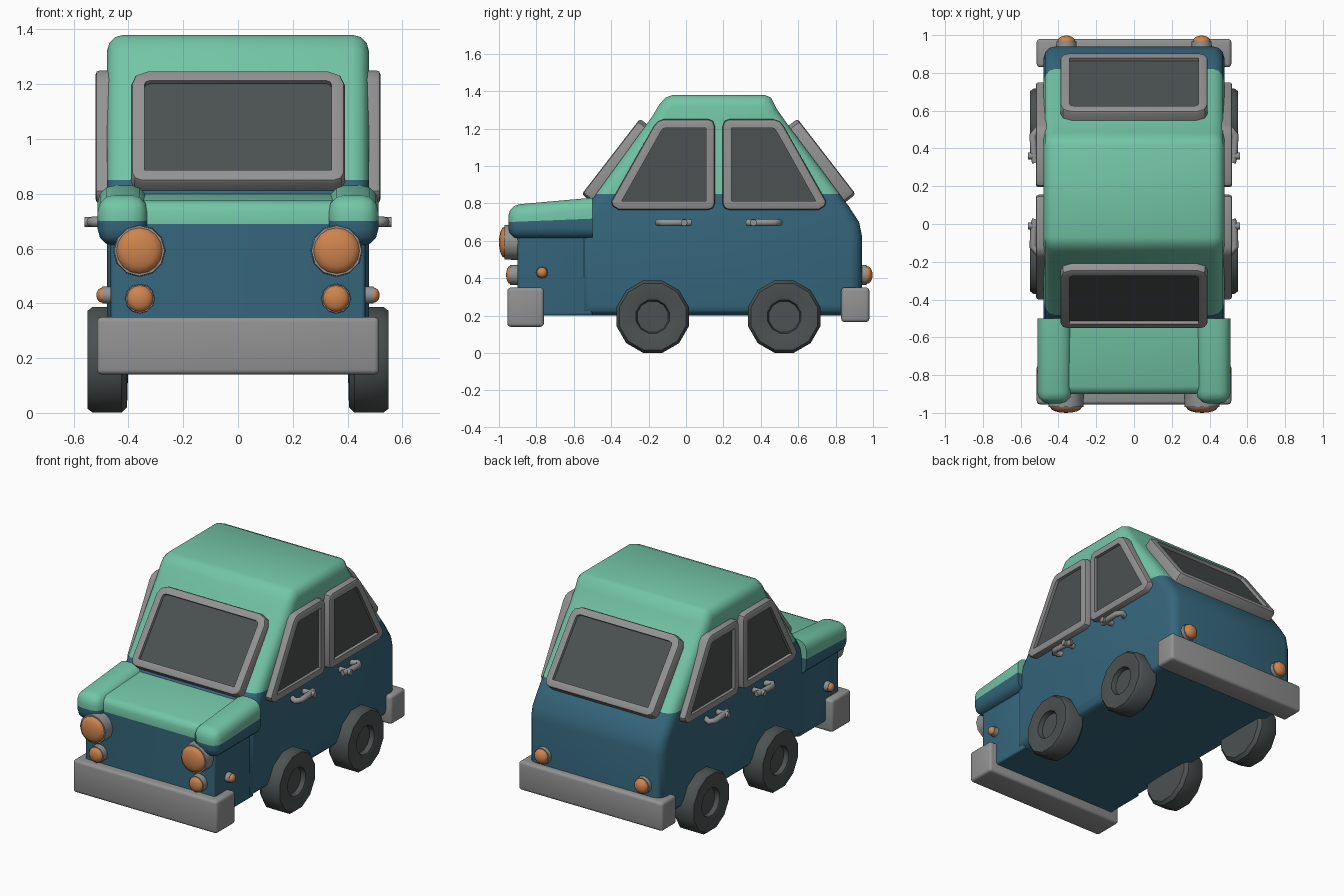
import bpy, bmesh, math
from mathutils import Vector, Matrix

if "Cube" in bpy.data.objects:
    bpy.data.objects.remove(bpy.data.objects["Cube"])


def material(name, r, g, b):
    m = bpy.data.materials.new(name)
    m.diffuse_color = (r, g, b, 1)
    m.use_nodes = True
    m.node_tree.nodes["Principled BSDF"].inputs["Base Color"].default_value = m.diffuse_color
    return m


GREEN = material("mint green paint", 0.17, 0.56, 0.39)
BLUE = material("deep blue paint", 0.036, 0.135, 0.205)
GREY = material("grey trim", 0.29, 0.29, 0.29)
DARK = material("dark glass and rubber", 0.072, 0.082, 0.082)
ORANGE = material("orange lamp", 0.62, 0.23, 0.075)


def finish(name, bm, mats, mirror=False, angle=40):
    bmesh.ops.recalc_face_normals(bm, faces=bm.faces)
    me = bpy.data.meshes.new(name)
    bm.to_mesh(me)
    bm.free()
    for m in mats:
        me.materials.append(m)
    me.shade_smooth()
    me.set_sharp_from_angle(angle=math.radians(angle))
    ob = bpy.data.objects.new(name, me)
    bpy.context.collection.objects.link(ob)
    if mirror:
        ob.modifiers.new("Mirror", 'MIRROR').use_mirror_merge = False
    return ob


def prism(name, profile, x0, x1, bevel, mats, pick, split=None, mirror=False):
    """Extrude a (y, z) profile along x, bevel picked edges, two-tone split by a plane."""
    bm = bmesh.new()
    f = bm.faces.new([bm.verts.new((x0, y, z)) for y, z in profile])
    ext = bmesh.ops.extrude_face_region(bm, geom=[f])["geom"]
    bmesh.ops.translate(bm, vec=(x1 - x0, 0, 0),
                        verts=[v for v in ext if isinstance(v, bmesh.types.BMVert)])
    bmesh.ops.recalc_face_normals(bm, faces=bm.faces)
    bmesh.ops.bevel(bm, geom=[e for e in bm.edges if pick(e.verts[0].co, e.verts[1].co)],
                    offset=bevel, segments=3, profile=0.5, affect='EDGES')
    if split:
        co, no = Vector(split[0]), Vector(split[1])
        bmesh.ops.bisect_plane(bm, geom=bm.verts[:] + bm.edges[:] + bm.faces[:],
                               plane_co=co, plane_no=no)
        for f in bm.faces:
            f.material_index = int((f.calc_center_median() - co).dot(no) > 0)
    return finish(name, bm, mats, mirror)


def lid(a, b):
    return abs(a.x - b.x) < 1e-4


def every(a, b):
    return True


# Cabin and main body
cabin = [(-0.57, 0.2), (-0.57, 0.72), (-0.51, 0.81), (-0.18, 1.265), (-0.145, 1.325),
         (-0.11, 1.365), (-0.07, 1.38), (0.42, 1.38), (0.455, 1.365), (0.485, 1.305),
         (0.545, 1.22), (0.87, 0.785), (0.925, 0.70), (0.94, 0.63), (0.94, 0.2)]
prism("cabin_body", cabin, -0.478, 0.478, 0.06, [BLUE, GREEN], lid,
      ((0, 0, 0.85), (0, 0, 1)))

# Engine bay with hood
hood = [(-0.9, 0.2), (-0.9, 0.735), (-0.888, 0.762), (-0.86, 0.775), (-0.5, 0.80), (-0.5, 0.2)]
prism("hood", hood, -0.465, 0.465, 0.015, [BLUE, GREEN], lid,
      ((0, 0, 0.69), (0, 0, 1)))

# Rounded fender tops
fender = [(-0.95, 0.61), (-0.95, 0.79), (-0.5, 0.83), (-0.5, 0.61)]
prism("fender_top", fender, 0.33, 0.512, 0.06, [BLUE, GREEN],
      lambda a, b: min(a.y, b.y) < -0.51, ((0, -0.95, 0.70), (0, -0.04, 1)), True)

# Bumpers
for name, y0, y1, z0 in (("front_bumper", -0.955, -0.76, 0.14), ("rear_bumper", 0.83, 0.98, 0.165)):
    prism(name, [(y0, z0), (y0, 0.35), (y1, 0.35), (y1, z0)], -0.515, 0.515, 0.018, [GREY], every)


def window(name, outline, u, v, origin, low, high, mirror=False):
    """Raised frame with a recessed glass pane, outline given in the (u, v) plane."""
    u, v, o = Vector(u), Vector(v).normalized(), Vector(origin)
    n = u.cross(v)
    bm = bmesh.new()
    base = bm.faces.new([bm.verts.new(o + u * a + v * b + n * low) for a, b in outline])
    base.normal_update()
    if base.normal.dot(n) < 0:
        base.normal_flip()
    ext = bmesh.ops.extrude_face_region(bm, geom=[base])["geom"]
    bmesh.ops.translate(bm, vec=n * (high - low),
                        verts=[g for g in ext if isinstance(g, bmesh.types.BMVert)])
    top = [g for g in ext if isinstance(g, bmesh.types.BMFace)][0]
    rim = list(top.edges)
    bmesh.ops.inset_region(bm, faces=[top], thickness=0.048, use_even_offset=True)
    pane = bmesh.ops.extrude_face_region(bm, geom=[top])["geom"]
    bmesh.ops.delete(bm, geom=[top], context='FACES_ONLY')
    bmesh.ops.translate(bm, vec=n * -0.02,
                        verts=[g for g in pane if isinstance(g, bmesh.types.BMVert)])
    for g in pane:
        if isinstance(g, bmesh.types.BMFace):
            g.material_index = 1
    bmesh.ops.bevel(bm, geom=rim, offset=0.015, segments=2, profile=0.5, affect='EDGES')
    finish(name, bm, [GREY, DARK], mirror)


# Windscreen and rear window
w, h, c = 0.39, 0.255, 0.04
screen = [(-w, -h + c), (-w + 0.012, -h + 0.012), (-w + c, -h),
          (w - c, -h), (w - 0.012, -h + 0.012), (w, -h + c),
          (w, h - c - 0.02), (w - 0.015, h - 0.02), (w - c - 0.02, h),
          (-w + c + 0.02, h), (-w + 0.015, h - 0.02), (-w, h - c - 0.02)]
window("windscreen", screen, (1, 0, 0), (0, 0.61, 0.79), (0, -0.378, 1.032), -0.045, 0.03)
window("rear_window", screen, (-1, 0, 0), (0, -0.61, 0.79), (0, 0.728, 1.032), -0.05, 0.03)

# Side windows, the rear one mirrors the front one about y = 0.175
side = [(-0.40, 0.81), (-0.392, 0.785), (-0.36, 0.765), (0.12, 0.765), (0.145, 0.775),
        (0.155, 0.80), (0.155, 1.21), (0.145, 1.24), (0.12, 1.25), (-0.12, 1.25),
        (-0.15, 1.24), (-0.172, 1.215)]
window("front_side_window", side, (0, 1, 0), (0, 0, 1), (0, 0, 0), 0.45, 0.52, True)
window("rear_side_window", [(0.35 - y, z) for y, z in side][::-1],
       (0, 1, 0), (0, 0, 1), (0, 0, 0), 0.45, 0.52, True)

# Wheels: lathed tyre with recessed hub
tyre = [(0, 0.40), (0.18, 0.405), (0.2, 0.425), (0.2, 0.53), (0.185, 0.55), (0.105, 0.55),
        (0.092, 0.545), (0.085, 0.515), (0, 0.515)]
s, k = math.sin(math.radians(15)), math.cos(math.radians(15))
for name, y in (("front_wheel", -0.178), ("rear_wheel", 0.525)):
    bm = bmesh.new()
    vs = [bm.verts.new((x, y + r * s, 0.194 + r * k)) for r, x in tyre]
    es = [bm.edges.new(p) for p in zip(vs, vs[1:])]
    bmesh.ops.spin(bm, geom=vs + es, cent=(0, y, 0.194), axis=(1, 0, 0),
                   angle=math.tau, steps=12)
    bmesh.ops.remove_doubles(bm, verts=bm.verts, dist=1e-4)
    finish(name, bm, [DARK], True)


def lamp(name, pos, direction, r, depth, dome):
    """Grey round housing with an orange domed lens."""
    d = Vector(direction)
    turn = d.to_track_quat('Z', 'Y').to_matrix().to_4x4()
    bm = bmesh.new()
    bmesh.ops.create_cone(bm, cap_ends=True, segments=12, radius1=r, radius2=r * 0.96, depth=depth,
                          matrix=Matrix.Translation(Vector(pos) + d * depth / 2) @ turn)
    old = set(bm.faces)
    lens = Matrix.Translation(Vector(pos) + d * depth) @ turn
    bmesh.ops.create_uvsphere(bm, u_segments=16, v_segments=8, radius=1,
                              matrix=lens @ Matrix.Diagonal((r * 0.87, r * 0.87, dome, 1)))
    for f in bm.faces:
        f.material_index = int(f not in old)
    finish(name, bm, [GREY, ORANGE], True)


lamp("headlight", (0.36, -0.88, 0.592), (0, -1, 0), 0.096, 0.09, 0.03)
lamp("front_indicator", (0.358, -0.88, 0.417), (0, -1, 0), 0.055, 0.06, 0.022)
lamp("rear_light", (0.358, 0.92, 0.417), (0, 1, 0), 0.055, 0.045, 0.033)
lamp("side_marker", (0.45, -0.77, 0.43), (1, 0, 0), 0.032, 0.045, 0.022)

# Door handles: bent bar with a round lock post
for name, flip in (("front", False), ("rear", True)):
    for tag, sx in (("right", 1), ("left", -1)):
        path = [(0.47, -0.125), (0.515, -0.148), (0.535, -0.12), (0.532, -0.06),
                (0.528, 0.0), (0.52, 0.025)]
        cu = bpy.data.curves.new(name + "_handle", 'CURVE')
        cu.dimensions, cu.bevel_depth, cu.bevel_resolution = '3D', 0.019, 2
        cu.use_fill_caps = True
        sp = cu.splines.new('POLY')
        sp.points.add(len(path) - 1)
        for p, (x, y) in zip(sp.points, path):
            p.co = (sx * x, 0.35 - y if flip else y, 0.697, 1)
        cu.materials.append(GREY)
        ob = bpy.data.objects.new(f"{name}_{tag}_handle", cu)
        bpy.context.collection.objects.link(ob)
    bm = bmesh.new()
    bmesh.ops.create_cone(bm, cap_ends=True, segments=12, radius1=0.018, radius2=0.018, depth=0.1,
                          matrix=Matrix.Translation((0.51, 0.36 if flip else -0.01, 0.697))
                          @ Matrix.Rotation(math.pi / 2, 4, 'Y'))
    finish(name + "_handle_post", bm, [GREY], True)
